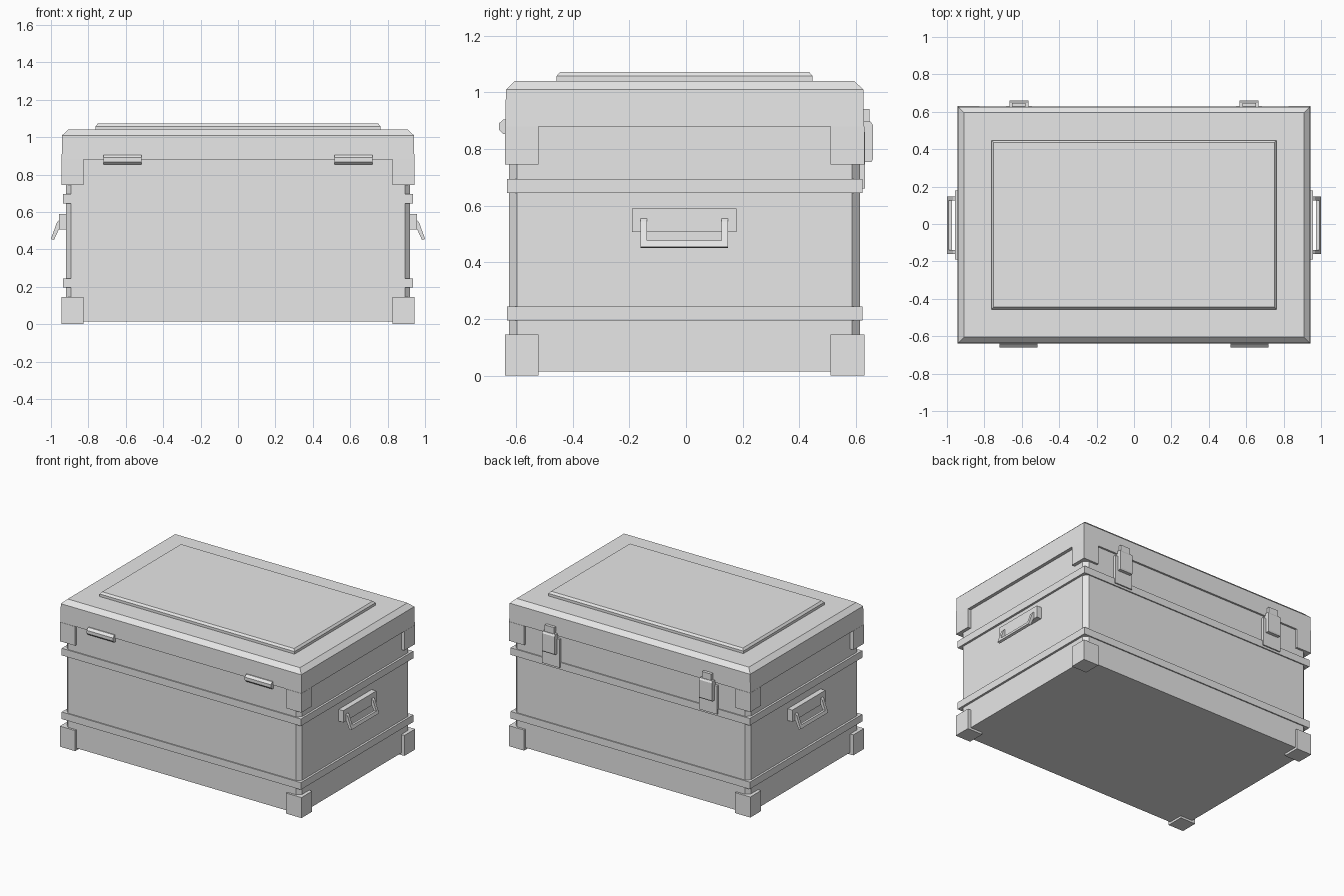
import bpy, bmesh

cube = bpy.data.objects.get("Cube")
if cube:
    bpy.data.objects.remove(cube, do_unlink=True)

GREY = (0.8, 0.8, 0.8, 1.0)
mat = bpy.data.materials.new("light grey")
mat.use_nodes = True
mat.diffuse_color = GREY
mat.node_tree.nodes["Principled BSDF"].inputs["Base Color"].default_value = GREY

YC = -0.005  # middle of the case between hinges and latches


def loft(name, rings):
    """Skin a stack of equal-length rings and cap both ends."""
    bm = bmesh.new()
    loops = [[bm.verts.new(p) for p in ring] for ring in rings]
    n = len(loops[0])
    for a, b in zip(loops, loops[1:]):
        for i in range(n):
            j = (i + 1) % n
            bm.faces.new((a[i], a[j], b[j], b[i]))
    bm.faces.new(loops[0])
    bm.faces.new(loops[-1])
    bmesh.ops.recalc_face_normals(bm, faces=bm.faces)
    mesh = bpy.data.meshes.new(name)
    bm.to_mesh(mesh)
    bm.free()
    mesh.materials.append(mat)
    ob = bpy.data.objects.new(name, mesh)
    bpy.context.collection.objects.link(ob)
    return ob


def rect(hx, hy, z, cut=0.0):
    """Rectangle ring about the case middle, with optional cut corners."""
    pts = []
    for sx, sy in ((1, 1), (-1, 1), (-1, -1), (1, -1)):
        a = (sx * (hx - cut), YC + sy * hy, z)
        b = (sx * hx, YC + sy * (hy - cut), z)
        pair = [b, a] if sx == sy else [a, b]
        pts += pair if cut else [a]
    return pts


def box(name, x, y, z):
    ring = [(x[0], y[0]), (x[1], y[0]), (x[1], y[1]), (x[0], y[1])]
    return loft(name, [[(px, py, h) for px, py in ring] for h in z])


def extrude_x(name, profile, x0, x1):
    return loft(name, [[(x, y, z) for y, z in profile] for x in (x0, x1)])


def extrude_y(name, profile, y0, y1, side):
    return loft(name, [[(side * x, y, z) for x, z in profile] for y in (y0, y1)])


# Case body with chamfered upright corners, and its two bands
loft("case_body", [rect(0.92, 0.62, z, 0.028) for z in (0.015, 0.95)])
for name, z in (("lower_band", 0.195), ("upper_band", 0.645)):
    loft(name, [rect(0.935, 0.628, h) for h in (z, z + 0.05)])

# Lid with sloped rim and raised top panel
loft("lid", [rect(0.943, 0.633, 0.88), rect(0.94, 0.631, 1.01),
             rect(0.908, 0.6, 1.04)])
loft("lid_panel", [rect(0.762, 0.452, 1.035), rect(0.762, 0.452, 1.058),
                   rect(0.75, 0.44, 1.072)])

# Feet and lid corner guards
for sx, side in ((1, "left"), (-1, "right")):
    for sy, end in ((1, "back"), (-1, "front")):
        xs = (sx * 0.825, sx * 0.944)
        ys = (YC + sy * 0.515, YC + sy * 0.635)
        box(f"{end}_{side}_foot", xs, ys, (0.0, 0.145))
        box(f"{end}_{side}_lid_guard", xs, ys, (0.745, 0.88))

    # Hinge on the front
    hinge = [(-0.63, 0.905), (-0.645, 0.905), (-0.661, 0.89),
             (-0.661, 0.868), (-0.645, 0.853), (-0.63, 0.853)]
    extrude_x(f"{side}_hinge", hinge, sx * 0.515, sx * 0.72)

    # Latch on the back: base plate, lever and hook
    c = sx * 0.615
    box(f"{side}_latch_plate", (c - 0.07, c + 0.07), (0.6, 0.632), (0.66, 0.86))
    lever = [(0.62, 0.755), (0.655, 0.755), (0.66, 0.765),
             (0.66, 0.885), (0.652, 0.897), (0.62, 0.897)]
    extrude_x(f"{side}_latch_lever", lever, c - 0.05, c + 0.05)
    box(f"{side}_latch_hook", (c - 0.036, c + 0.036), (0.62, 0.648), (0.88, 0.942))

    # Carry handle: mounting plate, two arms and a grip
    box(f"{side}_handle_plate", (sx * 0.9, sx * 0.957), (-0.19, 0.178), (0.507, 0.59))
    arm = [(0.945, 0.535), (0.957, 0.555), (0.968, 0.545),
           (1.0, 0.455), (0.983, 0.452)]
    for y, end in ((-0.16, "front"), (0.126, "back")):
        extrude_y(f"{side}_handle_{end}_arm", arm, y, y + 0.022, sx)
    grip = [(0.974, 0.475), (0.993, 0.477), (1.0, 0.455), (0.983, 0.45)]
    extrude_y(f"{side}_handle_grip", grip, -0.16, 0.148, sx)
